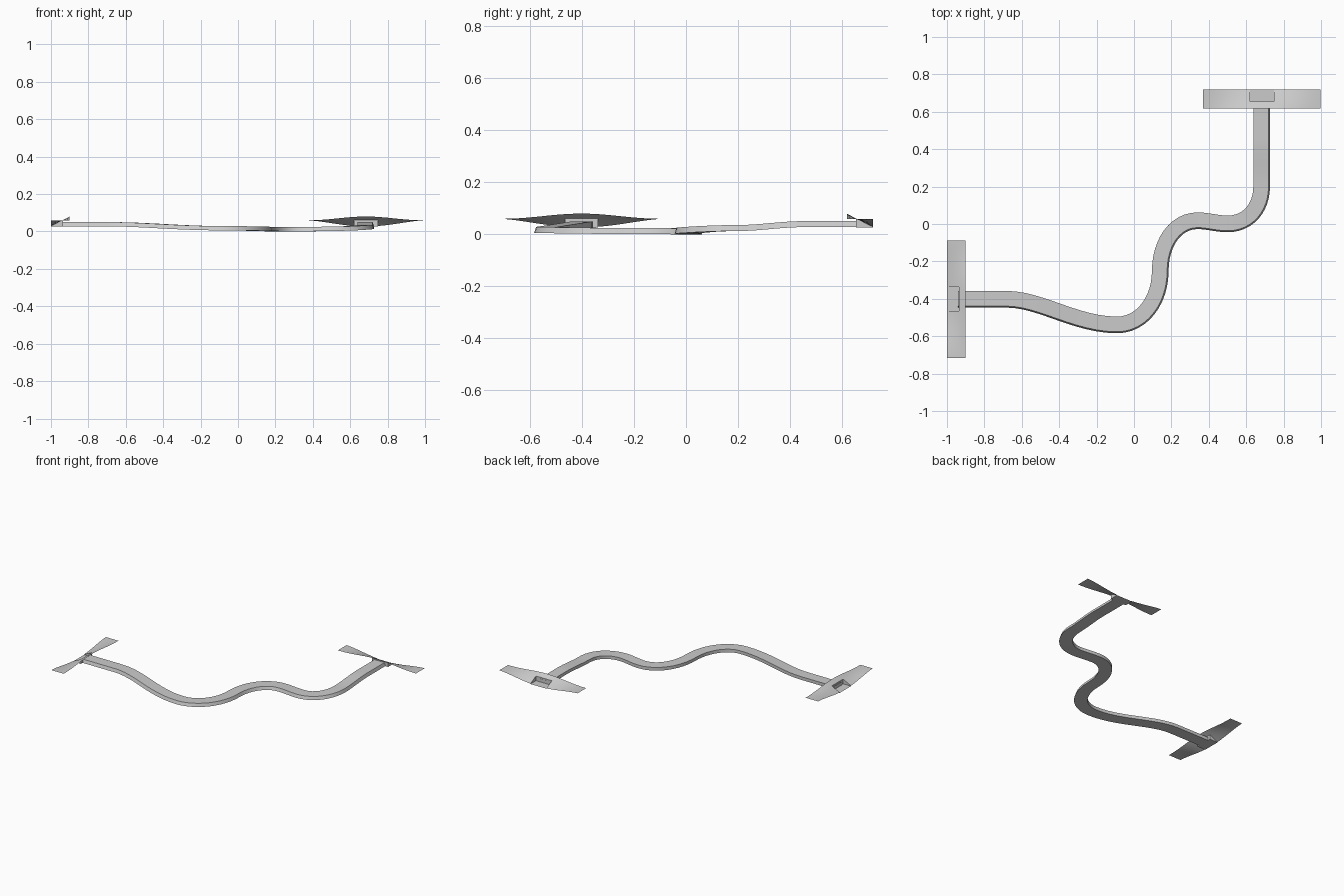
import bpy, bmesh, math
from mathutils import Vector
from mathutils.geometry import interpolate_bezier

if "Cube" in bpy.data.objects:
    bpy.data.objects.remove(bpy.data.objects["Cube"])


def make_object(name, bm):
    bmesh.ops.recalc_face_normals(bm, faces=bm.faces)
    me = bpy.data.meshes.new(name)
    bm.to_mesh(me)
    bm.free()
    ob = bpy.data.objects.new(name, me)
    bpy.context.collection.objects.link(ob)
    bpy.context.view_layer.objects.active = ob
    ob.select_set(True)
    bpy.ops.object.shade_smooth_by_angle(angle=math.radians(35))
    ob.select_set(False)
    return ob


# Winding strip: knots are (x, y, top z, heading in degrees, handle in, handle out)
knots = [(-0.94, -0.40, 0.050, 0, 0, 0.08), (-0.68, -0.40, 0.050, 0, 0.08, 0.18),
         (-0.09, -0.537, 0.029, 0, 0.22, 0.13), (0.138, -0.25, 0.025, 90, 0.16, 0.15),
         (0.34, 0.02, 0.023, 0, 0.12, 0.05), (0.50, 0.003, 0.026, 0, 0.05, 0.11),
         (0.68, 0.20, 0.036, 90, 0.11, 0.08), (0.68, 0.45, 0.051, 90, 0.08, 0.06),
         (0.68, 0.655, 0.051, 90, 0.06, 0)]
path = []
for a, b in zip(knots, knots[1:]):
    pa, pb = Vector(a[:3]), Vector(b[:3])
    da = Vector((math.cos(math.radians(a[3])), math.sin(math.radians(a[3])), 0))
    db = Vector((math.cos(math.radians(b[3])), math.sin(math.radians(b[3])), 0))
    pts = interpolate_bezier(pa, pa + da * a[5], pb - db * b[4], pb, 13)
    path += pts if not path else pts[1:]

profile = [(0.042, 0), (-0.039, 0), (-0.047, -0.023), (0.042, -0.023)]
bm = bmesh.new()
rings = []
for i, p in enumerate(path):
    t = path[min(i + 1, len(path) - 1)] - path[max(i - 1, 0)]
    t.z = 0
    t.normalize()
    side = Vector((-t.y, t.x, 0))
    rings.append([bm.verts.new(p + side * s + Vector((0, 0, h))) for s, h in profile])
for r, q in zip(rings, rings[1:]):
    for k in range(4):
        bm.faces.new((r[k], r[k - 1], q[k - 1], q[k]))
bm.faces.new(rings[0])
bm.faces.new(rings[-1])
make_object("winding_strip", bm)

# End vanes: flat tips, tilted middle, box recess in the outer edge
HALF, WIDTH, BOX, DEPTH, FLOOR = 0.314, 0.10, 0.064, 0.064, 0.027


def vane_height(u, v):
    a = min(abs(u) / HALF, 1)
    low = 0.06 - 0.033 * (0.5 + 0.5 * math.cos(math.pi * a)) ** 0.75
    high = 0.06 + 0.020 * (0.5 + 0.5 * math.cos(math.pi * a)) ** 1.1
    return low + (high - low) * v / WIDTH


def end_vane(name, place):
    bm = bmesh.new()
    us = [-HALF + (HALF - BOX) * i / 14 for i in range(14)]
    us = us + [-BOX + BOX * i / 4 for i in range(9)] + [-u for u in reversed(us)]
    vs = [0, 0.032, DEPTH, 0.082, WIDTH]

    def quad(*pts):
        bm.faces.new([bm.verts.new(place(*p)) for p in pts])

    def top(u, v):
        return (u, v, vane_height(u, v))

    for u0, u1 in zip(us, us[1:]):
        for v0, v1 in zip(vs, vs[1:]):
            if abs((u0 + u1) / 2) < BOX and v1 <= DEPTH:
                continue
            quad(top(u0, v0), top(u1, v0), top(u1, v1), top(u0, v1))
        # recess back wall
        if abs((u0 + u1) / 2) < BOX:
            quad(top(u0, DEPTH), top(u1, DEPTH), (u1, DEPTH, FLOOR), (u0, DEPTH, FLOOR))
            quad((u0, DEPTH, FLOOR), (u1, DEPTH, FLOOR), (u1, 0, FLOOR), (u0, 0, FLOOR))
    # recess side walls
    for s in (-BOX, BOX):
        quad(top(s, 0), top(s, DEPTH), (s, DEPTH, FLOOR), (s, 0, FLOOR))
    bmesh.ops.remove_doubles(bm, verts=bm.verts, dist=0.0005)
    make_object(name, bm)


end_vane("left_end_vane", lambda u, v, z: (-1 + v, -0.402 + u, z))
end_vane("back_end_vane", lambda u, v, z: (0.684 + u, 0.718 - v, z))
